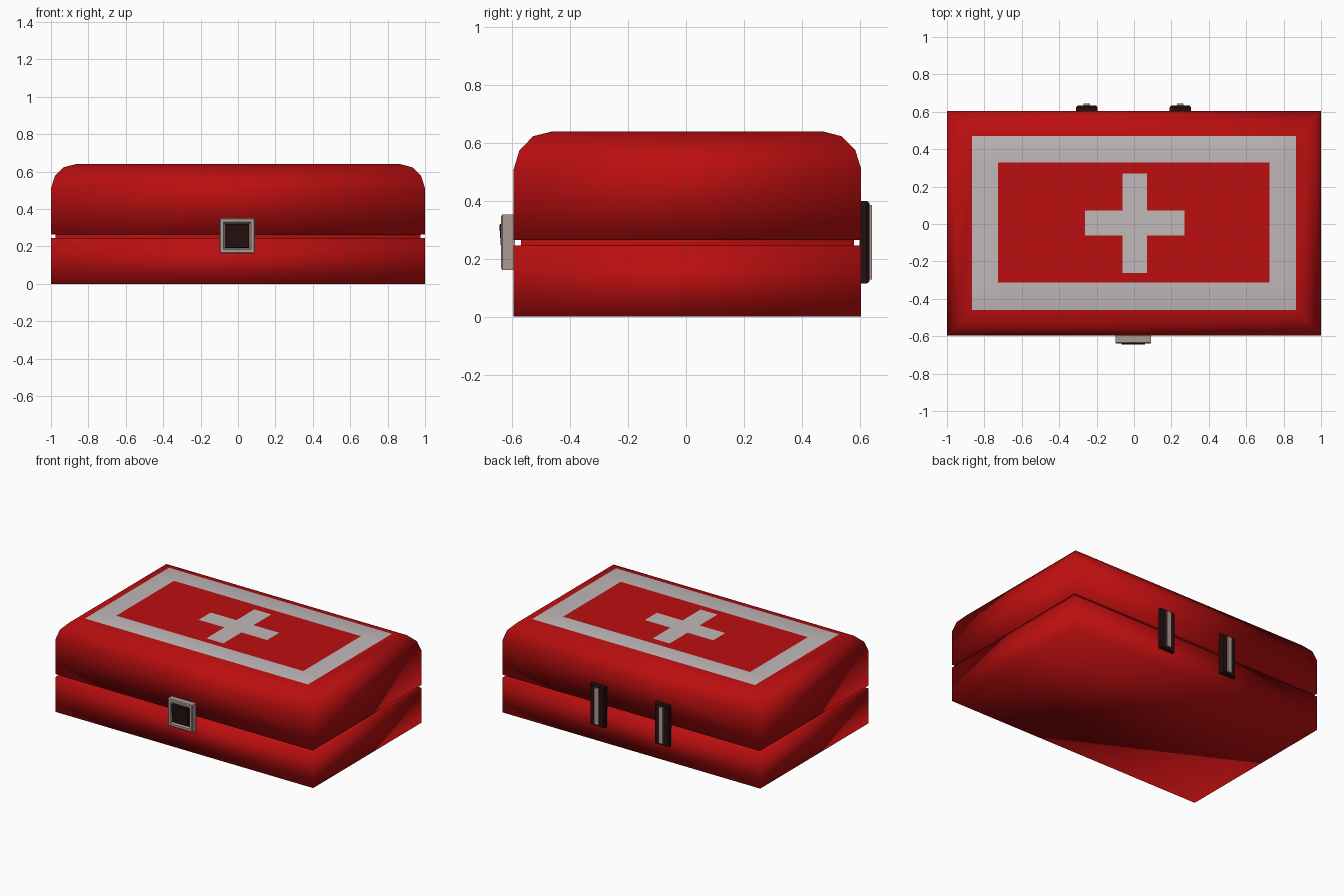
import bpy, bmesh
from mathutils import Vector

if "Cube" in bpy.data.objects:
    bpy.data.objects.remove(bpy.data.objects["Cube"])


def material(name, rgb):
    m = bpy.data.materials.new(name)
    m.diffuse_color = (*rgb, 1)
    m.use_nodes = True
    m.node_tree.nodes["Principled BSDF"].inputs["Base Color"].default_value = m.diffuse_color
    return m


RED = material("case red", (0.50, 0.0045, 0.005))
WHITE = material("marking white", (0.53, 0.48, 0.49))
DARK = material("dark trim", (0.018, 0.005, 0.005))
METAL = material("latch metal", (0.42, 0.32, 0.30))
YC = 0.005  # case centre in y


def ring_z(inset, z):
    a, b = 1 - inset, 0.6 - inset
    return [(-a, YC - b, z), (a, YC - b, z), (a, YC + b, z), (-a, YC + b, z)]


def ring_y(cx, cz, hx, hz, y):
    return [(cx - hx, y, cz - hz), (cx + hx, y, cz - hz),
            (cx + hx, y, cz + hz), (cx - hx, y, cz + hz)]


def loft(name, rings, mats, cap_start=False, cap_end=False, smooth=False, paint=None):
    """Skin a stack of four-cornered rings, optionally closing the ends."""
    bm = bmesh.new()
    rows = [[bm.verts.new(p) for p in r] for r in rings]
    for a, b in zip(rows, rows[1:]):
        for i in range(4):
            j = (i + 1) % 4
            bm.faces.new((a[i], a[j], b[j], b[i]))
    if cap_start:
        bm.faces.new(rows[0][::-1])
    end = bm.faces.new(rows[-1]) if cap_end else None
    if paint:
        paint(bm, end)
    bmesh.ops.recalc_face_normals(bm, faces=bm.faces[:])
    for f in bm.faces:
        f.smooth = smooth
    me = bpy.data.meshes.new(name)
    bm.to_mesh(me)
    bm.free()
    for m in mats:
        me.materials.append(m)
    ob = bpy.data.objects.new(name, me)
    bpy.context.collection.objects.link(ob)
    return ob


def paint_top(bm, top):
    """Cut the lid top into a grid and colour the border and the cross."""
    faces = [top]
    cuts = [(0, x) for x in (-0.727, -0.262, -0.062, 0.07, 0.27, 0.725)]
    cuts += [(1, y) for y in (-0.312, -0.262, -0.062, 0.072, 0.27, 0.328)]
    for axis, v in cuts:
        co, no = Vector((0, 0, 0)), Vector((0, 0, 0))
        co[axis], no[axis] = v, 1
        geom = set(faces)
        for f in faces:
            geom.update(f.edges)
            geom.update(f.verts)
        bmesh.ops.bisect_plane(bm, geom=list(geom), dist=1e-5, plane_co=co, plane_no=no)
        faces = [f for f in bm.faces if all(abs(w.co.z - 0.64) < 1e-4 for w in f.verts)]
    for f in faces:
        c = f.calc_center_median()
        border = not (-0.727 < c.x < 0.725 and -0.312 < c.y < 0.328)
        bar = -0.262 < c.x < 0.27 and -0.062 < c.y < 0.072
        post = -0.062 < c.x < 0.07 and -0.262 < c.y < 0.27
        f.material_index = int(border or bar or post)


# Case base with the recessed seam
loft("case_base", [ring_z(0, 0), ring_z(0, 0.245), ring_z(0.025, 0.245), ring_z(0.025, 0.265)],
     [RED], cap_start=True, smooth=True)

# Lid with rounded shoulder and painted top
lid = [(0.025, 0.265), (0, 0.265), (0, 0.51), (0.02, 0.575), (0.067, 0.623), (0.134, 0.64)]
loft("case_lid", [ring_z(*p) for p in lid], [RED, WHITE], cap_end=True, smooth=True, paint=paint_top)

# Front latch frame and wedge-shaped button
LX, LZ = -0.004, 0.257
frame = [(0.096, -0.59), (0.096, -0.634), (0.09, -0.639), (0.074, -0.639), (0.064, -0.625)]
loft("latch_frame", [ring_y(LX, LZ, h, h, y) for h, y in frame], [METAL])
button = ring_y(LX, LZ, 0.062, 0.062, -0.636)
button = [(x, -0.645 if z > LZ else y, z) for x, y, z in button]
loft("latch_button", [ring_y(LX, LZ, 0.065, 0.065, -0.59), button], [DARK], cap_end=True)

# Back hinges: dark plate with a metal strip
for side, hx in (("left", -0.252), ("right", 0.248)):
    plate = [(0.057, 0.143, 0.6), (0.057, 0.143, 0.624), (0.05, 0.136, 0.633)]
    loft("hinge_plate_" + side, [ring_y(hx, 0.257, *p) for p in plate], [DARK], cap_end=True)
    strip = [(0.017, 0.128, 0.63), (0.017, 0.128, 0.643)]
    loft("hinge_strip_" + side, [ring_y(hx, 0.257, *p) for p in strip], [METAL], cap_end=True)
